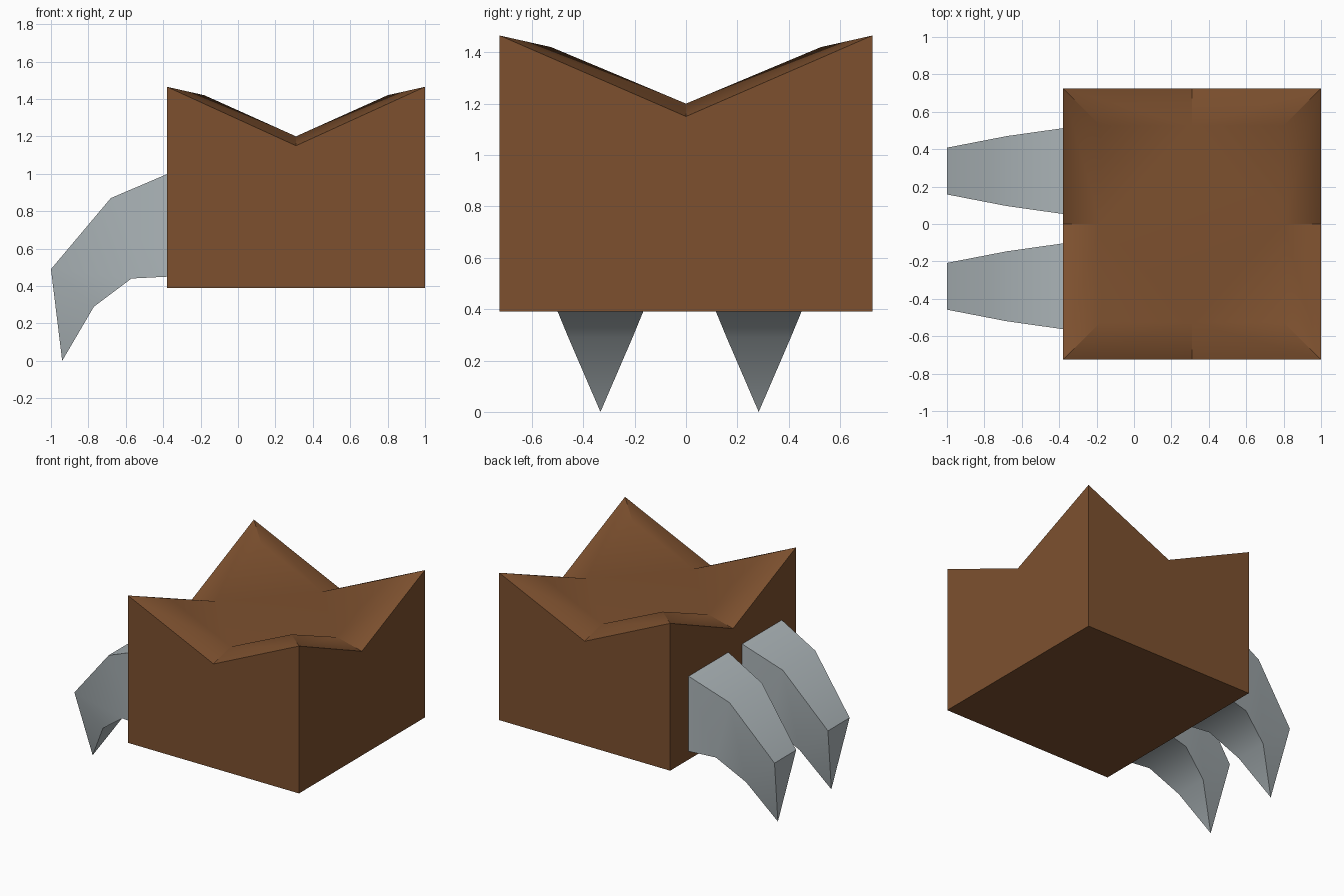
import bpy, bmesh, math

if "Cube" in bpy.data.objects:
    bpy.data.objects.remove(bpy.data.objects["Cube"])


def material(name, rgb):
    m = bpy.data.materials.new(name)
    m.diffuse_color = (*rgb, 1)
    m.use_nodes = True
    m.node_tree.nodes["Principled BSDF"].inputs["Base Color"].default_value = m.diffuse_color
    return m


brown = material("brown hide", (0.205, 0.081, 0.028))
grey = material("claw grey", (0.42, 0.47, 0.49))


def finish(bm, name, mat, angle):
    bmesh.ops.recalc_face_normals(bm, faces=bm.faces)
    me = bpy.data.meshes.new(name)
    bm.to_mesh(me)
    bm.free()
    ob = bpy.data.objects.new(name, me)
    bpy.context.collection.objects.link(ob)
    me.materials.append(mat)
    bpy.ops.object.select_all(action='DESELECT')
    ob.select_set(True)
    bpy.context.view_layer.objects.active = ob
    bpy.ops.object.shade_smooth_by_angle(angle=math.radians(angle))
    return ob


# Body block: eight-point rings, high at corners and low at side middles
CX, HX, HY = 0.31, 0.69, 0.725
DIRS = [(-1, -1), (0, -1), (1, -1), (1, 0), (1, 1), (0, 1), (-1, 1), (-1, 0)]


def ring(bm, inset, corner_z, middle_z):
    return [bm.verts.new((CX + sx * (HX - inset), sy * (HY - inset),
                          corner_z if sx and sy else middle_z)) for sx, sy in DIRS]


bm = bmesh.new()
base = ring(bm, 0, 0.39, 0.39)
rim = ring(bm, 0, 1.465, 1.15)
inner = ring(bm, 0.2, 1.42, 1.2)
bm.faces.new(base)
for i in range(8):
    j = (i + 1) % 8
    bm.faces.new((base[i], base[j], rim[j], rim[i]))
    # Rim strip, split from each corner to the inner middle point
    c, m = (i, j) if i % 2 == 0 else (j, i)
    bm.faces.new((rim[c], rim[m], inner[m]))
    bm.faces.new((rim[c], inner[m], inner[c]))
# Sunken floor with four sloping corners
bm.faces.new(inner[1::2])
for i in range(0, 8, 2):
    bm.faces.new((inner[i - 1], inner[i], inner[i + 1]))
finish(bm, "body", brown, 45)

# Claws: (upper x, z), (lower x, z), half width, ending in a point
SECTIONS = [((-0.375, 1.0), (-0.375, 0.45), 0.23),
            ((-0.68, 0.87), (-0.57, 0.44), 0.187),
            ((-1.0, 0.49), (-0.77, 0.29), 0.125)]


def claw(name, y):
    bm = bmesh.new()
    rings = [[bm.verts.new((p[0], y + s * w, p[1]))
              for p, s in ((up, -1), (up, 1), (lo, 1), (lo, -1))]
             for up, lo, w in SECTIONS]
    tip = bm.verts.new((-0.94, y, 0))
    bm.faces.new(rings[0])
    for a, b in zip(rings, rings[1:]):
        for i in range(4):
            j = (i + 1) % 4
            bm.faces.new((a[i], a[j], b[j], b[i]))
    for i in range(4):
        bm.faces.new((rings[-1][i], rings[-1][(i + 1) % 4], tip))
    finish(bm, name, grey, 40)


claw("front_claw", -0.333)
claw("back_claw", 0.283)
